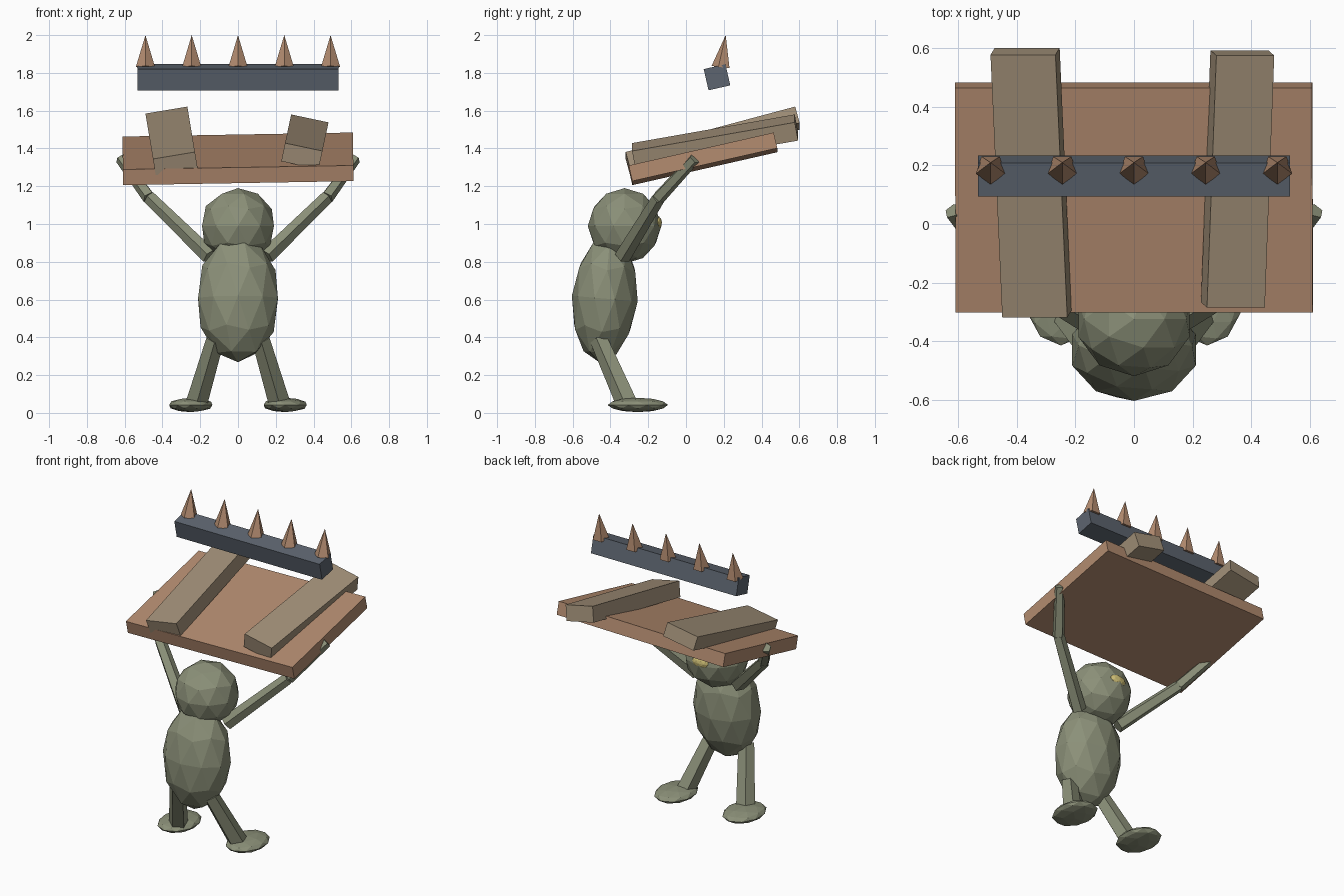
import bpy
from math import radians
from mathutils import Vector

if "Cube" in bpy.data.objects:
    bpy.data.objects.remove(bpy.data.objects["Cube"])


def material(name, rgb):
    m = bpy.data.materials.new(name)
    m.diffuse_color = (*rgb, 1)
    m.use_nodes = True
    m.node_tree.nodes["Principled BSDF"].inputs["Base Color"].default_value = m.diffuse_color
    return m


SKIN = material("green_skin", (0.26, 0.28, 0.19))
WOOD = material("red_wood", (0.45, 0.26, 0.16))
PLANK = material("pale_wood", (0.36, 0.28, 0.19))
IRON = material("iron", (0.11, 0.13, 0.16))
EYE = material("yellow_eye", (0.62, 0.52, 0.18))


def finish(name, mat):
    o = bpy.context.object
    o.name = name
    o.data.materials.append(mat)
    return o


def blob(name, loc, half, mat, rot=(0, 0, 0), sub=2):
    bpy.ops.mesh.primitive_ico_sphere_add(
        subdivisions=sub, radius=1, location=loc, rotation=[radians(a) for a in rot])
    bpy.context.object.scale = half
    return finish(name, mat)


def box(name, loc, size, mat, rot):
    bpy.ops.mesh.primitive_cube_add(
        size=1, location=loc, rotation=[radians(a) for a in rot])
    bpy.context.object.scale = size
    return finish(name, mat)


def limb(name, a, b, r1, r2, mat, sides=5):
    a, b = Vector(a), Vector(b)
    d = b - a
    bpy.ops.mesh.primitive_cone_add(
        vertices=sides, radius1=r1, radius2=r2, depth=d.length, location=(a + b) / 2,
        rotation=d.to_track_quat('Z', 'Y').to_euler())
    return finish(name, mat)


# body, head and single eye on the far (+y) side
blob("body", (0, -0.43, 0.605), (0.222, 0.175, 0.338), SKIN, (-5, 0, 0))
blob("head", (0, -0.325, 0.99), (0.2, 0.195, 0.2), SKIN)
blob("eye", (0, -0.155, 1.007), (0.06, 0.028, 0.037), EYE)

# arms, legs and feet
for side, s in (("left", -1), ("right", 1)):
    shoulder, elbow, hand = (0.15 * s, -0.335, 0.83), (0.47 * s, -0.145, 1.14), (0.62 * s, 0.045, 1.345)
    limb(side + "_upper_arm", shoulder, elbow, 0.045, 0.037, SKIN)
    limb(side + "_forearm", elbow, hand, 0.037, 0.03, SKIN)
    limb(side + "_leg", (0.12 * s, -0.46, 0.39), (0.22 * s, -0.31, 0.05), 0.05, 0.06, SKIN)
    blob(side + "_foot", (0.25 * s, -0.255, 0.042), (0.12, 0.16, 0.038), SKIN)

# carried board with two loose planks
box("board", (0, 0.09, 1.345), (1.22, 0.787, 0.085), WOOD, (12.8, -1, 0))
box("left_plank", (-0.352, 0.141, 1.44), (0.225, 0.93, 0.09), PLANK, (15.2, -9.5, 0))
box("right_plank", (0.354, 0.154, 1.435), (0.202, 0.875, 0.1), PLANK, (10.2, 12, 0))

# iron bar with a row of spikes
box("spike_bar", (0, 0.164, 1.777), (1.065, 0.118, 0.115), IRON, (12.8, 0, 0))
for i in range(5):
    x = -0.49 + 0.245 * i
    limb(f"spike_{i + 1}", (x, 0.188, 1.83), (x, 0.21, 2.0), 0.053, 0, WOOD)
